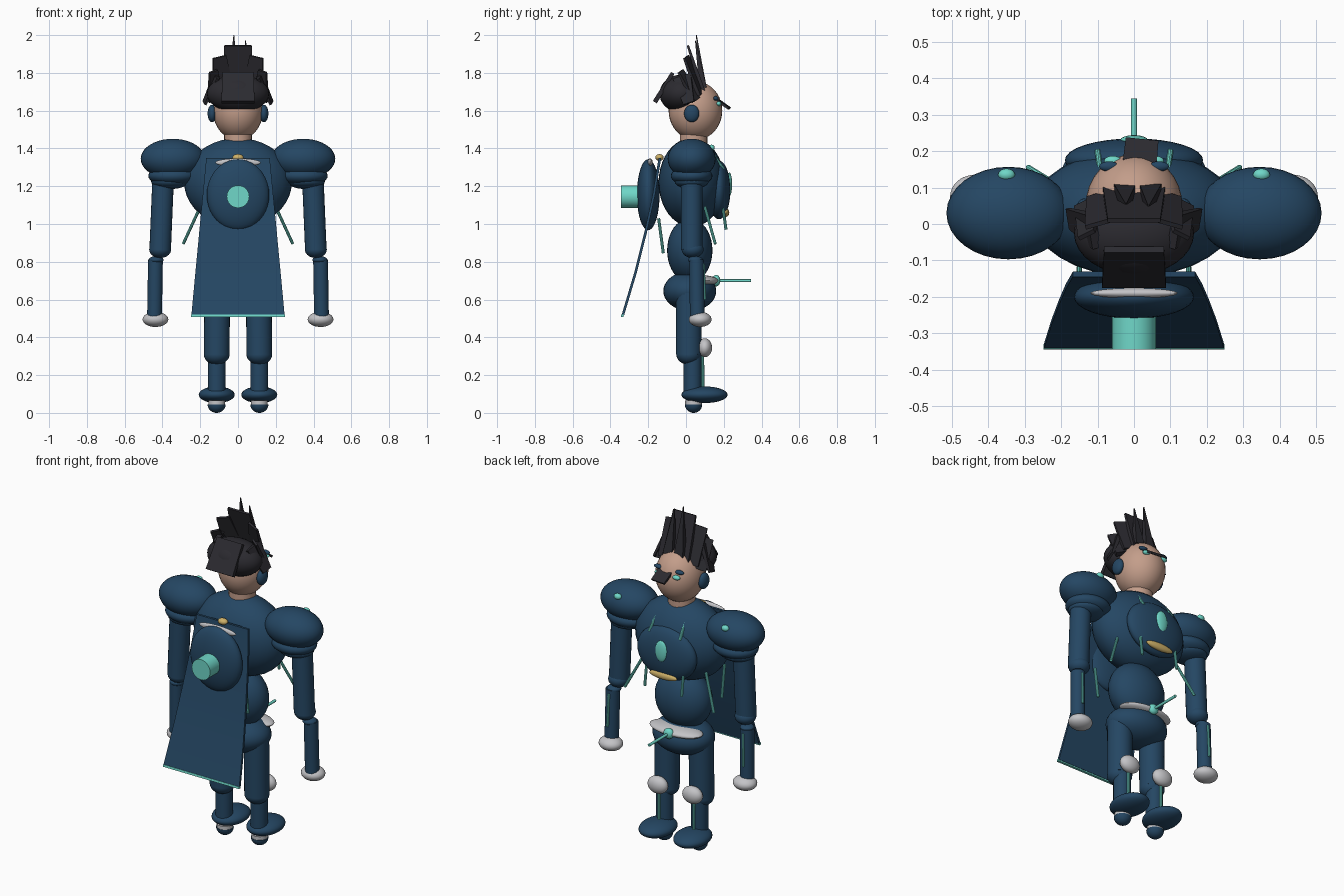
import bpy, bmesh, math
from mathutils import Vector, Matrix

if "Cube" in bpy.data.objects:
    bpy.data.objects.remove(bpy.data.objects["Cube"])


def mat(name, rgb):
    m = bpy.data.materials.new(name)
    m.diffuse_color = (*rgb, 1)
    m.use_nodes = True
    m.node_tree.nodes["Principled BSDF"].inputs["Base Color"].default_value = m.diffuse_color
    return m


NAVY = mat("navy", (0.018, 0.062, 0.125))
TEAL = mat("teal", (0.16, 0.68, 0.58))
SKIN = mat("skin", (0.55, 0.34, 0.255))
HAIR = mat("charcoal", (0.024, 0.023, 0.029))
SILVER = mat("silver", (0.55, 0.55, 0.57))
GOLD = mat("gold", (0.62, 0.44, 0.14))


def finish(name, bm, material, smooth=35):
    bmesh.ops.recalc_face_normals(bm, faces=bm.faces)
    me = bpy.data.meshes.new(name)
    bm.to_mesh(me)
    bm.free()
    me.materials.append(material)
    ob = bpy.data.objects.new(name, me)
    bpy.context.collection.objects.link(ob)
    if smooth:
        bpy.ops.object.select_all(action='DESELECT')
        ob.select_set(True)
        bpy.context.view_layer.objects.active = ob
        bpy.ops.object.shade_smooth_by_angle(angle=math.radians(smooth))
    return ob


def ball(name, c, r, material, lower_half=False):
    bm = bmesh.new()
    bmesh.ops.create_uvsphere(bm, u_segments=32, v_segments=20, radius=1)
    if lower_half:
        bmesh.ops.bisect_plane(bm, geom=bm.verts[:] + bm.edges[:] + bm.faces[:],
                               plane_co=(0, 0, 0), plane_no=(0, 0, 1), clear_outer=True)
        bmesh.ops.holes_fill(bm, edges=[e for e in bm.edges if e.is_boundary])
    bmesh.ops.transform(bm, matrix=Matrix.Translation(c) @ Matrix.Diagonal((*r, 1)), verts=bm.verts)
    return finish(name, bm, material)


def rod(name, a, b, r, material, r2=None, segs=24):
    a, b = Vector(a), Vector(b)
    bm = bmesh.new()
    bmesh.ops.create_cone(bm, cap_ends=True, segments=segs, radius1=r,
                          radius2=r2 or r, depth=(b - a).length)
    q = (b - a).to_track_quat('Z', 'Y').to_matrix().to_4x4()
    bmesh.ops.transform(bm, matrix=Matrix.Translation((a + b) / 2) @ q, verts=bm.verts)
    return finish(name, bm, material)


def blade(name, a, b, w0, w1, t0=0.025, t1=0.012, side=(1, 0, 0), material=HAIR):
    """Flat tapered lock of hair from a to b."""
    a, b = Vector(a), Vector(b)
    axis = (b - a).normalized()
    s = Vector(side)
    s = (s - axis * s.dot(axis)).normalized()
    n = axis.cross(s)
    bm = bmesh.new()
    rings = [[bm.verts.new(p + s * w * i / 2 + n * t * j / 2)
              for i, j in ((-1, -1), (1, -1), (1, 1), (-1, 1))]
             for p, w, t in ((a, w0, t0), (b, w1, t1))]
    bm.faces.new(rings[0])
    bm.faces.new(rings[1])
    for k in range(4):
        m = (k + 1) % 4
        bm.faces.new((rings[0][k], rings[0][m], rings[1][m], rings[1][k]))
    return finish(name, bm, material, smooth=0)


# Head and face (the face looks along +y)
ball("head", (0, 0.05, 1.60), (0.133, 0.142, 0.155), SKIN)
rod("neck", (0, 0.04, 1.36), (0, 0.04, 1.49), 0.073, SKIN)

# Hair cap, back slab, fringe and upright locks
ball("hair_cap", (0, -0.025, 1.69), (0.165, 0.115, 0.10), HAIR)
blade("hair_back_slab", (0, -0.165, 1.645), (0, -0.07, 1.80), 0.175, 0.165, 0.025, 0.02)
blade("hair_fringe", (0.012, 0.13, 1.68), (0.022, 0.23, 1.612), 0.095, 0.09, 0.016, 0.012,
      side=(1, -0.12, 0))
blade("hair_centre_lock", (0, 0.09, 1.70), (0, 0.01, 1.945), 0.17, 0.145)
blade("hair_spike_a", (-0.025, 0.09, 1.72), (-0.022, 0.055, 2.0), 0.06, 0.004, 0.04, 0.004)
blade("hair_spike_b", (0.045, 0.09, 1.72), (0.04, 0.05, 1.97), 0.06, 0.004, 0.04, 0.004)

# Torso
ball("chest", (0, 0.03, 1.22), (0.285, 0.175, 0.235), NAVY)
ball("chest_plate", (0, 0.175, 1.18), (0.19, 0.06, 0.155), NAVY)
ball("chest_gem", (0, 0.23, 1.21), (0.038, 0.014, 0.062), TEAL)
ball("chest_trim", (0, 0.212, 1.06), (0.09, 0.017, 0.022), GOLD)
ball("abdomen", (0, 0.02, 0.86), (0.17, 0.12, 0.17), NAVY)
ball("pelvis", (0, 0.02, 0.645), (0.18, 0.14, 0.105), NAVY)
ball("belt", (0, 0.09, 0.70), (0.165, 0.08, 0.028), SILVER)
ball("buckle", (0, 0.16, 0.70), (0.03, 0.022, 0.03), TEAL)
rod("buckle_rod", (0, 0.15, 0.70), (0, 0.345, 0.70), 0.008, TEAL, segs=12)

# Back pack with its thruster
ball("back_pack", (0, -0.20, 1.155), (0.165, 0.06, 0.188), NAVY)
rod("thruster", (0, -0.22, 1.145), (0, -0.345, 1.145), 0.06, TEAL)
ball("cape_collar", (0, -0.19, 1.325), (0.12, 0.014, 0.022), SILVER)
ball("cape_clasp", (0, -0.14, 1.352), (0.03, 0.022, 0.018), GOLD)


# Cape: lofted sheet with thickness, and hem
def sheet(name, rows, thick, material):
    bm = bmesh.new()
    loops = [[bm.verts.new((x, y + d, z)) for x, d in ((-w, 0), (w, 0), (w, thick), (-w, thick))]
             for w, y, z in rows]
    bm.faces.new(loops[0])
    bm.faces.new(loops[-1])
    for p, q in zip(loops, loops[1:]):
        for k in range(4):
            m = (k + 1) % 4
            bm.faces.new((p[k], p[m], q[m], q[k]))
    finish(name, bm, material)


sheet("cape", [(0.168, -0.145, 1.35), (0.187, -0.178, 1.15), (0.206, -0.222, 0.95),
               (0.226, -0.275, 0.74), (0.247, -0.342, 0.515)], 0.014, NAVY)
sheet("cape_hem", [(0.248, -0.343, 0.52), (0.248, -0.345, 0.508)], 0.014, TEAL)

# Mirrored parts
for s, tag in ((-1, "left"), (1, "right")):
    def B(name, c, r, m, half=False):
        ball(f"{tag}_{name}", (s * c[0], c[1], c[2]), r, m, half)

    def R(name, a, b, r, m, segs=24):
        rod(f"{tag}_{name}", (s * a[0], *a[1:]), (s * b[0], *b[1:]), r, m, segs=segs)

    def L(name, a, b, w0, w1, side=(1, 0, 0)):
        blade(f"{tag}_{name}", (s * a[0], *a[1:]), (s * b[0], *b[1:]), w0, w1,
              side=(s * side[0], *side[1:]))

    # Face
    B("ear_cap", (0.137, 0.03, 1.585), (0.024, 0.04, 0.046), NAVY)
    B("eye", (0.058, 0.173, 1.637), (0.024, 0.014, 0.013), TEAL)
    B("brow", (0.068, 0.158, 1.665), (0.028, 0.014, 0.012), NAVY)
    # Hair locks
    L("hair_upper_lock", (0.075, 0.08, 1.69), (0.098, 0.0, 1.885), 0.11, 0.075, (1, -0.3, -0.2))
    L("hair_outer_lock", (0.12, 0.06, 1.66), (0.13, -0.03, 1.81), 0.09, 0.05, (1, -0.7, 0))
    L("hair_side_lock", (0.11, -0.02, 1.78), (0.178, 0.015, 1.64), 0.10, 0.06, (0.3, 1, 0))
    # Shoulder and arm
    B("shoulder", (0.345, 0.03, 1.345), (0.17, 0.127, 0.106), NAVY)
    B("shoulder_gem", (0.35, 0.135, 1.403), (0.023, 0.017, 0.017), TEAL)
    B("shoulder_skirt", (0.345, 0.03, 1.255), (0.13, 0.11, 0.055), NAVY)
    B("shoulder_ring", (0.36, 0.03, 1.225), (0.10, 0.09, 0.04), NAVY)
    R("upper_arm", (0.395, 0.03, 1.27), (0.412, 0.03, 0.865), 0.057, NAVY)
    B("elbow", (0.412, 0.035, 0.865), (0.058, 0.058, 0.045), NAVY)
    R("forearm", (0.437, 0.055, 0.81), (0.442, 0.06, 0.51), 0.039, NAVY)
    B("forearm_cap", (0.433, 0.05, 0.81), (0.039, 0.039, 0.02), NAVY)
    R("forearm_stripe", (0.437, 0.092, 0.79), (0.442, 0.10, 0.60), 0.007, TEAL, 10)
    B("hand", (0.437, 0.075, 0.495), (0.068, 0.06, 0.04), SILVER)
    # Leg
    R("thigh", (0.11, 0.015, 0.64), (0.113, 0.015, 0.31), 0.068, NAVY)
    B("thigh_end", (0.113, 0.015, 0.31), (0.068, 0.066, 0.055), NAVY)
    B("knee", (0.113, 0.10, 0.345), (0.062, 0.038, 0.05), SILVER)
    R("shin", (0.113, 0.035, 0.33), (0.113, 0.035, 0.09), 0.047, NAVY)
    R("shin_stripe", (0.113, 0.088, 0.31), (0.113, 0.09, 0.13), 0.008, TEAL, 10)
    B("foot", (0.113, 0.098, 0.096), (0.095, 0.122, 0.044), NAVY)
    R("heel_plate", (0.113, 0.04, 0.065), (0.113, 0.04, 0.043), 0.044, SILVER)
    B("heel_thruster", (0.113, 0.04, 0.045), (0.048, 0.046, 0.045), NAVY, True)
    # Thin glowing rods round the torso
    R("waist_rod", (0.20, 0.10, 1.09), (0.29, 0.155, 0.895), 0.008, TEAL, 10)
    R("back_rod", (0.15, -0.145, 1.03), (0.15, -0.12, 0.845), 0.008, TEAL, 10)
    R("chest_rod", (0.12, 0.195, 1.09), (0.12, 0.212, 0.97), 0.008, TEAL, 10)
    R("collar_rod", (0.09, 0.13, 1.385), (0.10, 0.20, 1.29), 0.008, TEAL, 10)
